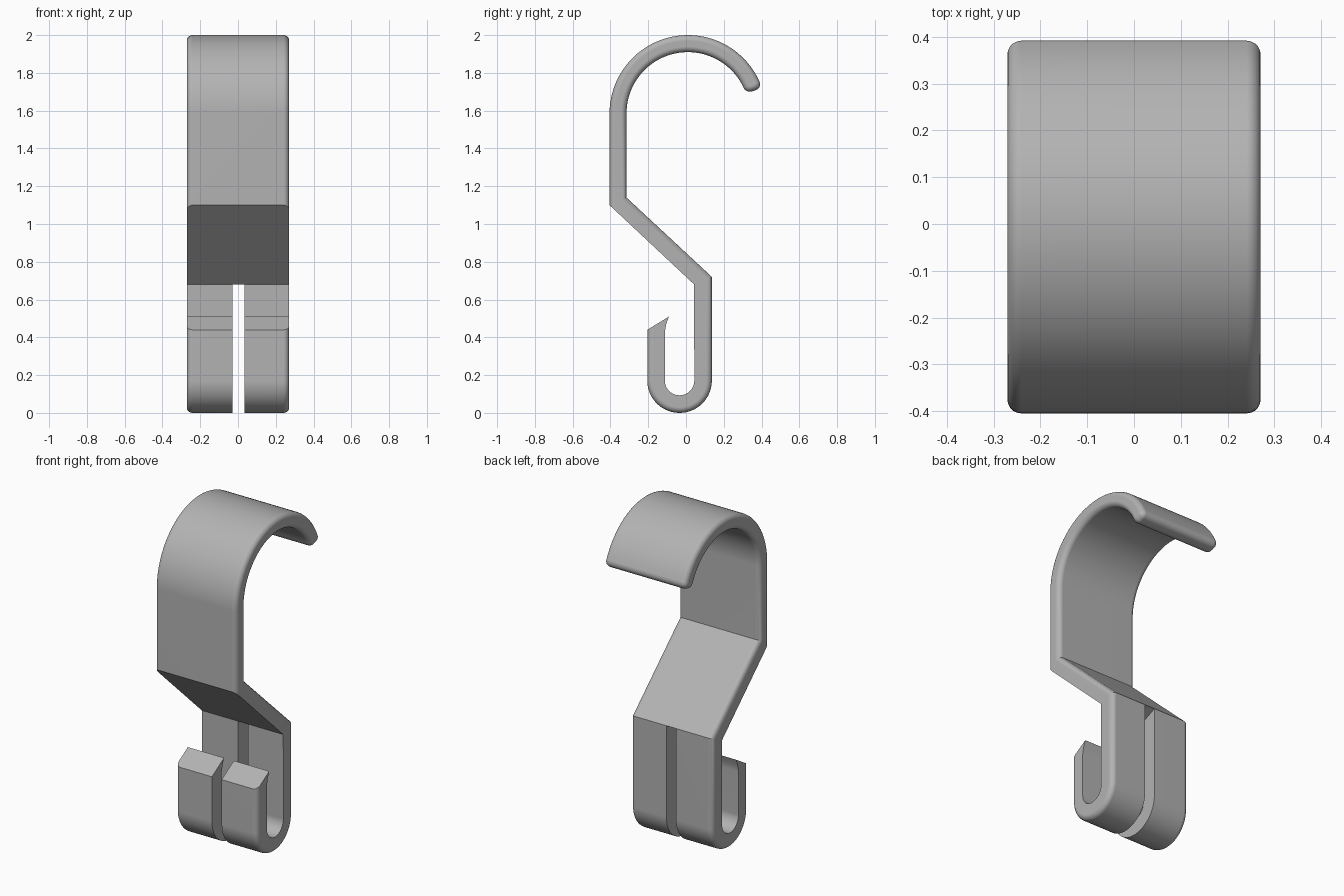
import bpy, bmesh
from math import radians, cos, sin
from mathutils import Vector

if "Cube" in bpy.data.objects:
    bpy.data.objects.remove(bpy.data.objects["Cube"])

HALF_W = 0.271
ROUND = 0.03


def arc(center, radius, start, end, steps):
    """Points (y, z) along an arc, angles in degrees."""
    out = []
    for i in range(steps + 1):
        a = radians(start + (end - start) * i / steps)
        out.append((center[0] + radius * cos(a), center[1] + radius * sin(a)))
    return out


def fillet(prev, corner, nxt, radius, steps=6):
    """Rounded corner between two straight directions."""
    p, c, n = Vector(prev), Vector(corner), Vector(nxt)
    a, b = c + (p - c).normalized() * radius, c + (n - c).normalized() * radius
    pts = []
    for i in range(steps + 1):
        t = i / steps
        w = 1 + (2 ** -0.5 - 1) * 4 * t * (1 - t)
        k = 2 ** 0.5 * t * (1 - t)
        q = (a * (1 - t) ** 2 + c * k + b * t * t) / ((1 - t) ** 2 + k + t * t)
        pts.append(tuple(q))
    return pts


def prism(name, outline, x0, x1, rounded=()):
    """Extrude a (y, z) outline along x; round the rim edges listed by index."""
    bm = bmesh.new()
    n = len(outline)
    ends = [[bm.verts.new((x, y, z)) for y, z in outline] for x in (x0, x1)]
    bm.faces.new(ends[0])
    bm.faces.new(ends[1][::-1])
    for i in range(n):
        j = (i + 1) % n
        bm.faces.new((ends[0][i], ends[1][i], ends[1][j], ends[0][j]))
    bmesh.ops.recalc_face_normals(bm, faces=bm.faces)
    rim = [bm.edges.get((e[i], e[(i + 1) % n])) for e in ends for i in rounded]
    if rim:
        bmesh.ops.bevel(bm, geom=rim, offset=ROUND, segments=5, profile=0.5,
                        affect='EDGES', clamp_overlap=False)
        bmesh.ops.recalc_face_normals(bm, faces=bm.faces)
    mesh = bpy.data.meshes.new(name)
    bm.to_mesh(mesh)
    bm.free()
    obj = bpy.data.objects.new(name, mesh)
    bpy.context.collection.objects.link(obj)
    return obj


# Hook profile: rounded run first, then the sharp inner run
top, low = (0.01, 1.585), (-0.034, 0.171)
R_OUT, R_IN, TIP = 0.415, 0.325, 19
outer_arc = arc(top, R_OUT, 180, TIP + 5, 40)
inner_arc = arc(top, R_IN, TIP + 7, 180, 40)
tip_out = arc(top, R_OUT, TIP, TIP, 1)[0]
tip_in = arc(top, R_IN, TIP, TIP, 1)[0]

rounded_run = [(-0.405, 1.10)] + outer_arc
rounded_run += fillet(outer_arc[-1], tip_out, tip_in, 0.034)
rounded_run += fillet(tip_out, tip_in, inner_arc[0], 0.034)
rounded_run += inner_arc + [(-0.315, 1.14), (0.137, 0.72)]
rounded_run += arc(low, 0.171, 0, -180, 28)
rounded_run += [(-0.205, 0.44)]
sharp_run = [(-0.09, 0.51), (-0.105, 0.47), (-0.112, 0.43)]
sharp_run += arc(low, 0.078, 180, 360, 24) + [(0.043, 0.68)]

hook = prism("hook", rounded_run + sharp_run, -HALF_W, HALF_W,
             range(len(rounded_run) - 1))

# Slot that splits the lower hook into two prongs
slot = prism("slot_cutter",
             [(-0.5, -0.1), (0.4, -0.1), (0.4, 0.83), (0.043, 0.679), (-0.5, 0.679)],
             -0.03, 0.035)
slot.hide_render = True
cut = hook.modifiers.new("slot", 'BOOLEAN')
cut.operation, cut.solver, cut.object = 'DIFFERENCE', 'EXACT', slot
bpy.ops.object.select_all(action='DESELECT')
bpy.context.view_layer.objects.active = hook
hook.select_set(True)
bpy.ops.object.modifier_apply(modifier=cut.name)
bpy.data.objects.remove(slot)

# Plain grey plastic
grey = bpy.data.materials.new("grey_plastic")
grey.use_nodes = True
colour = (0.45, 0.45, 0.45, 1)
grey.diffuse_color = colour
grey.node_tree.nodes["Principled BSDF"].inputs["Base Color"].default_value = colour
hook.data.materials.clear()
hook.data.materials.append(grey)

bpy.ops.object.shade_smooth_by_angle(angle=radians(30))
weighted = hook.modifiers.new("weighted_normals", 'WEIGHTED_NORMAL')
weighted.keep_sharp = True
